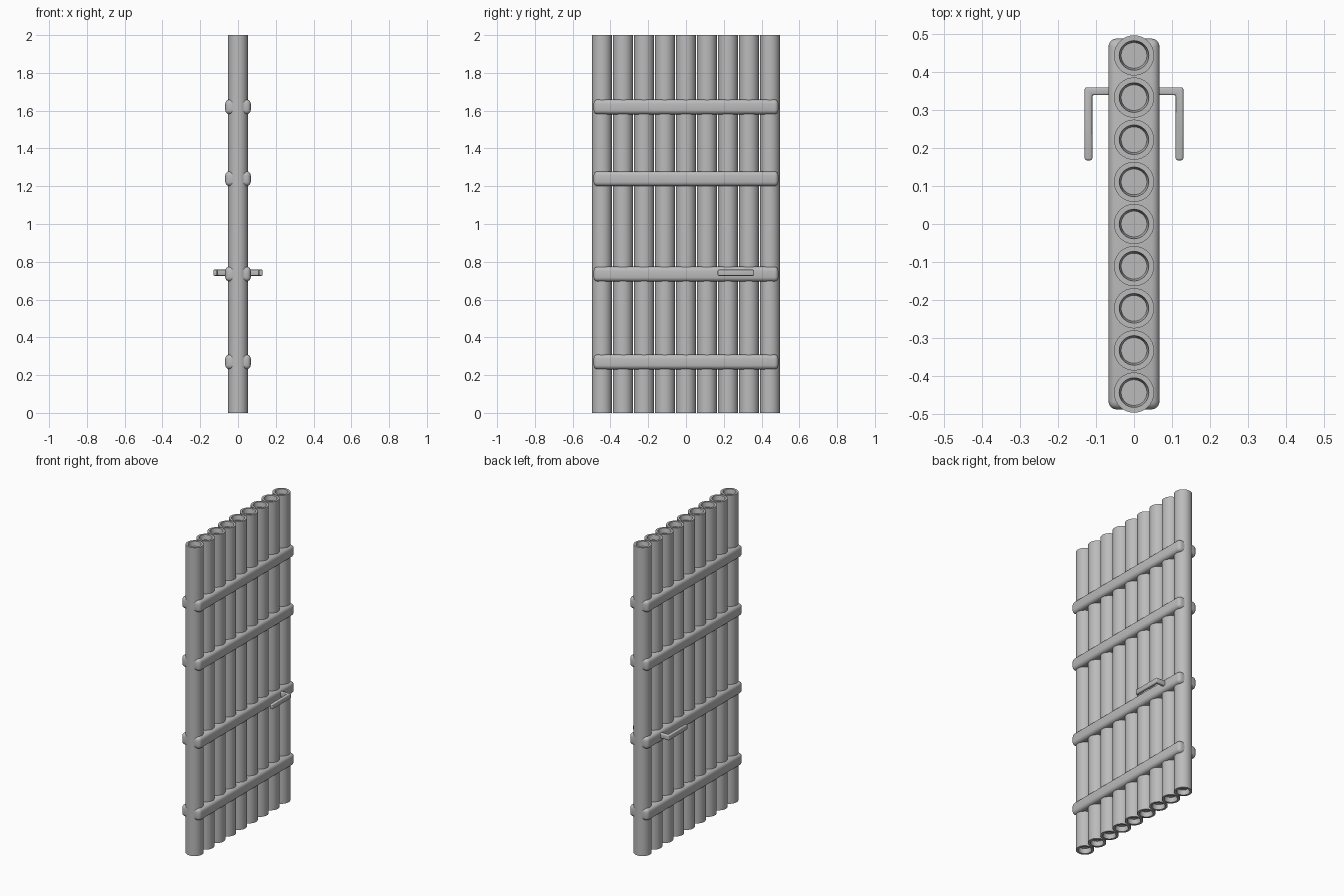
import bpy, bmesh, math

cube = bpy.data.objects.get("Cube")
if cube:
    bpy.data.objects.remove(cube, do_unlink=True)

grey = bpy.data.materials.new("plain_grey")
grey.use_nodes = True
colour = (0.5, 0.5, 0.5, 1)
grey.diffuse_color = colour
grey.node_tree.nodes["Principled BSDF"].inputs["Base Color"].default_value = colour


def finish(name, bm):
    """Turn a bmesh into a smooth-shaded object."""
    bmesh.ops.recalc_face_normals(bm, faces=bm.faces[:])
    mesh = bpy.data.meshes.new(name)
    bm.to_mesh(mesh)
    bm.free()
    mesh.materials.append(grey)
    obj = bpy.data.objects.new(name, mesh)
    bpy.context.collection.objects.link(obj)
    bpy.ops.object.select_all(action="DESELECT")
    obj.select_set(True)
    bpy.context.view_layer.objects.active = obj
    bpy.ops.object.shade_smooth_by_angle(angle=math.radians(35))
    return obj


def lathe(name, profile, y, sides=32):
    """Closed turned shape from (radius, height) points, capped at both ends."""
    bm = bmesh.new()
    rings = []
    for r, z in profile:
        angles = [2 * math.pi * i / sides for i in range(sides)]
        rings.append([bm.verts.new((r * math.cos(a), y + r * math.sin(a), z)) for a in angles])
    for low, high in zip(rings, rings[1:]):
        for i in range(sides):
            j = (i + 1) % sides
            bm.faces.new((low[i], low[j], high[j], high[i]))
    bm.faces.new(rings[0])
    bm.faces.new(rings[-1])
    return finish(name, bm)


def rounded(name, bm, width, segments):
    bmesh.ops.bevel(bm, geom=bm.edges[:], offset=width, segments=segments,
                    profile=0.5, affect="EDGES")
    return finish(name, bm)


# Upright tubes with a shallow hollow at each end
HEIGHT, DEPTH, SPACING = 2.0, 0.03, 0.1111
OUTER, MOUTH, FLOOR = 0.053, 0.039, 0.034
tube_profile = [(FLOOR, DEPTH), (MOUTH, 0), (OUTER, 0),
                (OUTER, HEIGHT), (MOUTH, HEIGHT), (FLOOR, HEIGHT - DEPTH)]
for i in range(9):
    lathe(f"tube_{i + 1}", tube_profile, (i - 4) * SPACING)

# Rounded crossbars that bind the tubes together
for i, z in enumerate((0.27, 0.735, 1.24, 1.62)):
    bm = bmesh.new()
    bmesh.ops.create_cube(bm, size=1)
    bmesh.ops.scale(bm, vec=(0.135, 0.978, 0.078), verts=bm.verts)
    bmesh.ops.translate(bm, vec=(0, 0, z), verts=bm.verts)
    rounded(f"crossbar_{i + 1}", bm, 0.022, 4)

# Lever handles, one on each face: an L outline extruded upwards
outline = [(0.04, 0.34), (0.11, 0.34), (0.11, 0.168),
           (0.13, 0.168), (0.13, 0.36), (0.04, 0.36)]
for side, name in ((1, "left_handle"), (-1, "right_handle")):
    bm = bmesh.new()
    base = bm.faces.new([bm.verts.new((side * x, y, 0.726)) for x, y in outline])
    top = bmesh.ops.extrude_face_region(bm, geom=[base])["geom"]
    bmesh.ops.translate(bm, vec=(0, 0, 0.032),
                        verts=[v for v in top if isinstance(v, bmesh.types.BMVert)])
    bmesh.ops.recalc_face_normals(bm, faces=bm.faces[:])
    rounded(name, bm, 0.005, 3)
